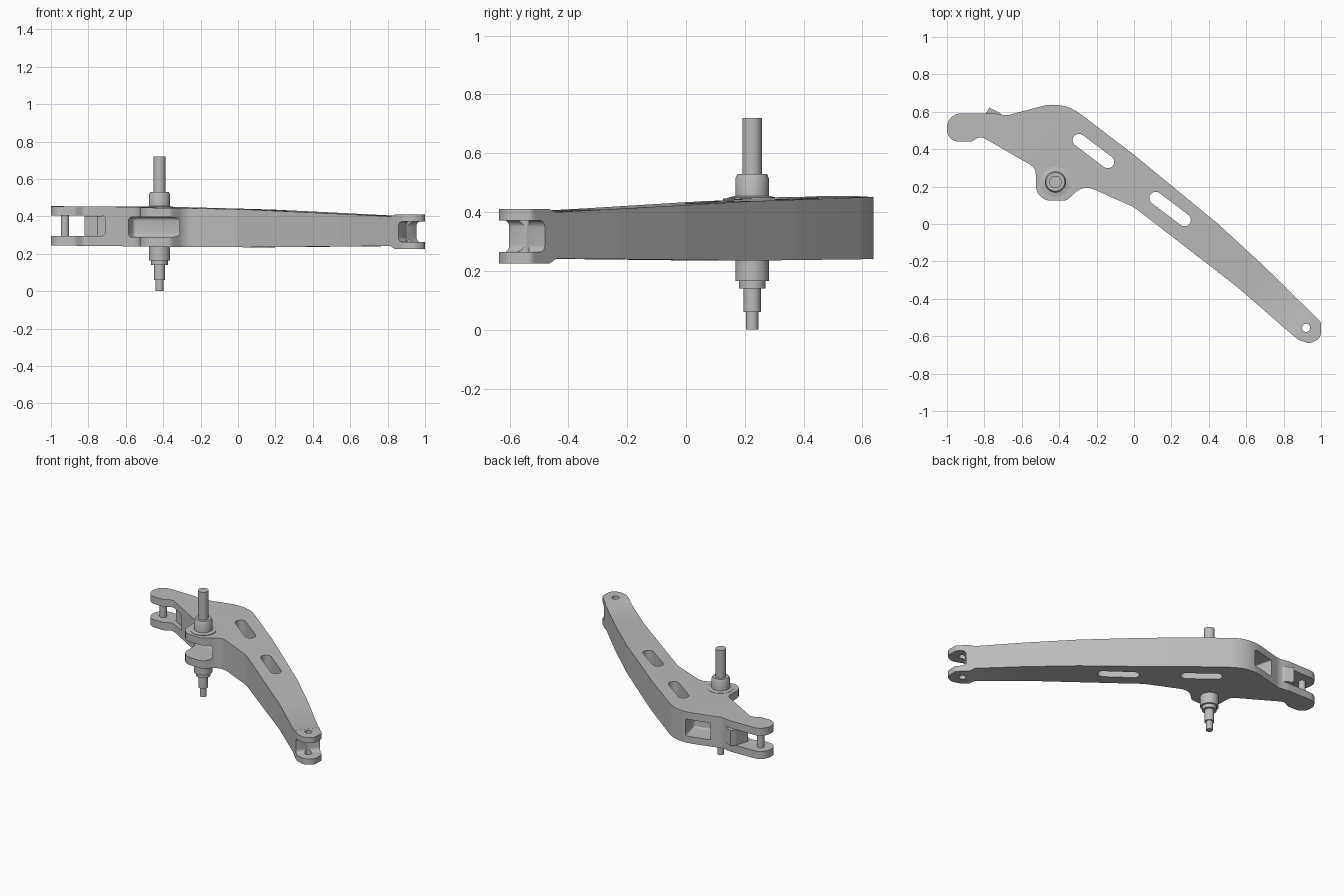
import bpy, bmesh, math
from mathutils import Vector, Matrix

if "Cube" in bpy.data.objects:
    bpy.data.objects.remove(bpy.data.objects["Cube"])

STEEL = bpy.data.materials.new("grey metal")
STEEL.use_nodes = True
STEEL.diffuse_color = (0.5, 0.5, 0.5, 1)
STEEL.node_tree.nodes["Principled BSDF"].inputs["Base Color"].default_value = (0.5, 0.5, 0.5, 1)

AXIS = Vector((0.78, -0.62))          # direction along the arm
AXIS_ANGLE = math.atan2(AXIS.y, AXIS.x)
PIVOT = (-0.42, 0.225)
LUG = (-0.925, 0.515)
TIP = (0.92, -0.555)


def finish(bm, name):
    bmesh.ops.recalc_face_normals(bm, faces=bm.faces)
    mesh = bpy.data.meshes.new(name)
    bm.to_mesh(mesh)
    bm.free()
    ob = bpy.data.objects.new(name, mesh)
    ob.data.materials.append(STEEL)
    bpy.context.collection.objects.link(ob)
    return ob


def smooth(ob, angle=28):
    bpy.ops.object.select_all(action='DESELECT')
    ob.select_set(True)
    bpy.context.view_layer.objects.active = ob
    bpy.ops.object.shade_smooth_by_angle(angle=math.radians(angle))


def fillet(corners, steps=8):
    """Round each (x, y, radius) corner of a closed outline."""
    out = []
    n = len(corners)
    for i, (x, y, r) in enumerate(corners):
        p = Vector((x, y))
        a = Vector(corners[i - 1][:2]) - p
        b = Vector(corners[(i + 1) % n][:2]) - p
        half = a.angle(b) / 2
        t = min(r / math.tan(half), 0.49 * min(a.length, b.length))
        a.normalize()
        b.normalize()
        r = t * math.tan(half)
        centre = p + (a + b).normalized() * (r / math.sin(half))
        u, v = p + a * t - centre, p + b * t - centre
        sweep = u.angle(v)
        for k in range(steps + 1):
            f = k / steps
            w = (u * math.sin((1 - f) * sweep) + v * math.sin(f * sweep)) / math.sin(sweep)
            out.append(centre + w)
    return out


def prism(points, z0, z1):
    bm = bmesh.new()
    face = bm.faces.new([bm.verts.new((p[0], p[1], z0)) for p in points])
    top = bmesh.ops.extrude_face_region(bm, geom=[face])["geom"]
    for v in top:
        if isinstance(v, bmesh.types.BMVert):
            v.co.z = z1
    return bm


def lathe(name, centre, profile, sides=40):
    """Solid of revolution from (radius, z) points."""
    bm = bmesh.new()
    rings = [[bm.verts.new((centre[0] + r * math.cos(2 * math.pi * k / sides),
                            centre[1] + r * math.sin(2 * math.pi * k / sides), z))
              for k in range(sides)] for r, z in profile]
    for lo, hi in zip(rings, rings[1:]):
        for k in range(sides):
            j = (k + 1) % sides
            bm.faces.new((lo[k], lo[j], hi[j], hi[k]))
    bm.faces.new(rings[0])
    bm.faces.new(rings[-1])
    return finish(bm, name)


def box(name, centre, size, angle, radius):
    """Box with all edges rounded, turned about z."""
    bm = bmesh.new()
    bmesh.ops.create_cube(bm, size=1)
    bmesh.ops.scale(bm, vec=size, verts=bm.verts)
    bmesh.ops.bevel(bm, geom=bm.edges[:], offset=radius, segments=5, profile=0.5, affect='EDGES')
    bmesh.ops.transform(bm, verts=bm.verts,
                        matrix=Matrix.Translation(centre) @ Matrix.Rotation(angle, 4, 'Z'))
    return finish(bm, name)


def cut(ob, cutter):
    cutter.hide_render = True
    mod = ob.modifiers.new("cut", 'BOOLEAN')
    mod.operation = 'DIFFERENCE'
    mod.solver = 'EXACT'
    mod.object = cutter
    bpy.context.view_layer.objects.active = ob
    bpy.ops.object.modifier_apply(modifier=mod.name)
    bpy.data.objects.remove(cutter)


def lerp(stations, t, column):
    for a, b in zip(stations, stations[1:]):
        if t <= b[0]:
            f = (t - a[0]) / (b[0] - a[0])
            return a[column] + f * (b[column] - a[column])
    return stations[-1][column]


# Arm body: rounded outline, tapered in height along its axis
outline = fillet([
    (-1, .59, .075), (-.75, .592, .05), (-.68, .58, .1), (-.38, .66, .24),
    (0, .37, .8), (.45, 0, .8), (.7, -.23, .8), (1, -.525, .03),
    (1, -.61, .05), (.94, -.64, .05), (.88, -.62, .04), (.82, -.57, .1),
    (.55, -.335, 1), (0, .09, .2), (-.27, .21, .09), (-.36, .125, .05),
    (-.525, .125, .095), (-.525, .3, .06), (-.82, .47, .04),
    (-.87, .44, .04), (-1, .44, .075)])
# stations: distance along the axis, underside, top
stations = [(-1.3, .247, .456), (-.65, .24, .451), (0, .235, .437),
            (.985, .242, .4), (1.02, .225, .41), (1.3, .225, .41)]
bm = prism(outline, 0, 1)
for s in stations[1:-1]:
    bmesh.ops.bisect_plane(bm, geom=bm.verts[:] + bm.edges[:] + bm.faces[:],
                           plane_co=(AXIS * s[0] / AXIS.length_squared).to_3d(),
                           plane_no=AXIS.to_3d())
for v in bm.verts:
    v.co.z = lerp(stations, v.co.xy.dot(AXIS), 2 if v.co.z > 0.5 else 1)
arm = finish(bm, "swing_arm")

# Two long lightening slots through the arm
for cx, cy in ((-.217, .39), (.193, .08)):
    corners = [(-.13, -.034, .034), (.13, -.034, .034), (.13, .034, .034), (-.13, .034, .034)]
    bm = prism(fillet(corners), .1, .6)
    bmesh.ops.transform(bm, verts=bm.verts, matrix=Matrix.Translation((cx, cy, 0))
                        @ Matrix.Rotation(math.radians(-37), 4, 'Z'))
    cut(arm, finish(bm, "slot_cutter"))

# Tip fork: gap and pin hole
tip_gap = Vector(TIP) + AXIS * 0.13
cut(arm, box("tip_gap_cutter", (tip_gap.x, tip_gap.y, .318), (.3, .4, .108), AXIS_ANGLE, .025))
cut(arm, lathe("tip_hole_cutter", TIP, [(.022, .1), (.022, .6)]))

# Lug fork gap, pivot pocket and rear window
cut(arm, box("lug_gap_cutter", (-.91, .5, .35), (.4, .5, .108), 0, .02))
cut(arm, box("pivot_pocket_cutter", (-.475, .205, .343), (.32, .26, .106), math.radians(-28), .02))
cut(arm, box("window_cutter", (-.52, .6, .345), (.165, .24, .115), math.radians(14), .008))
smooth(arm)

# Stop block inside the lug fork
stop = finish(prism([(-.82, .5), (-.79, .595), (-.772, .622), (-.72, .595),
                     (-.69, .57), (-.69, .47), (-.75, .46)], .297, .403), "stop_block")

# Pins and pivot spindle
lug_pin = lathe("lug_pin", LUG, [(.022, .27), (.022, .43)])
upper = lathe("upper_spindle", PIVOT, [
    (.08, .42), (.08, .45), (.057, .455), (.057, .515), (.05, .53),
    (.033, .53), (.033, .72)])
lower = lathe("lower_spindle", PIVOT, [
    (.021, 0), (.021, .06), (.03, .06), (.03, .14), (.045, .14),
    (.045, .165), (.057, .165), (.057, .26)])
for part in (lug_pin, upper, lower):
    smooth(part)
